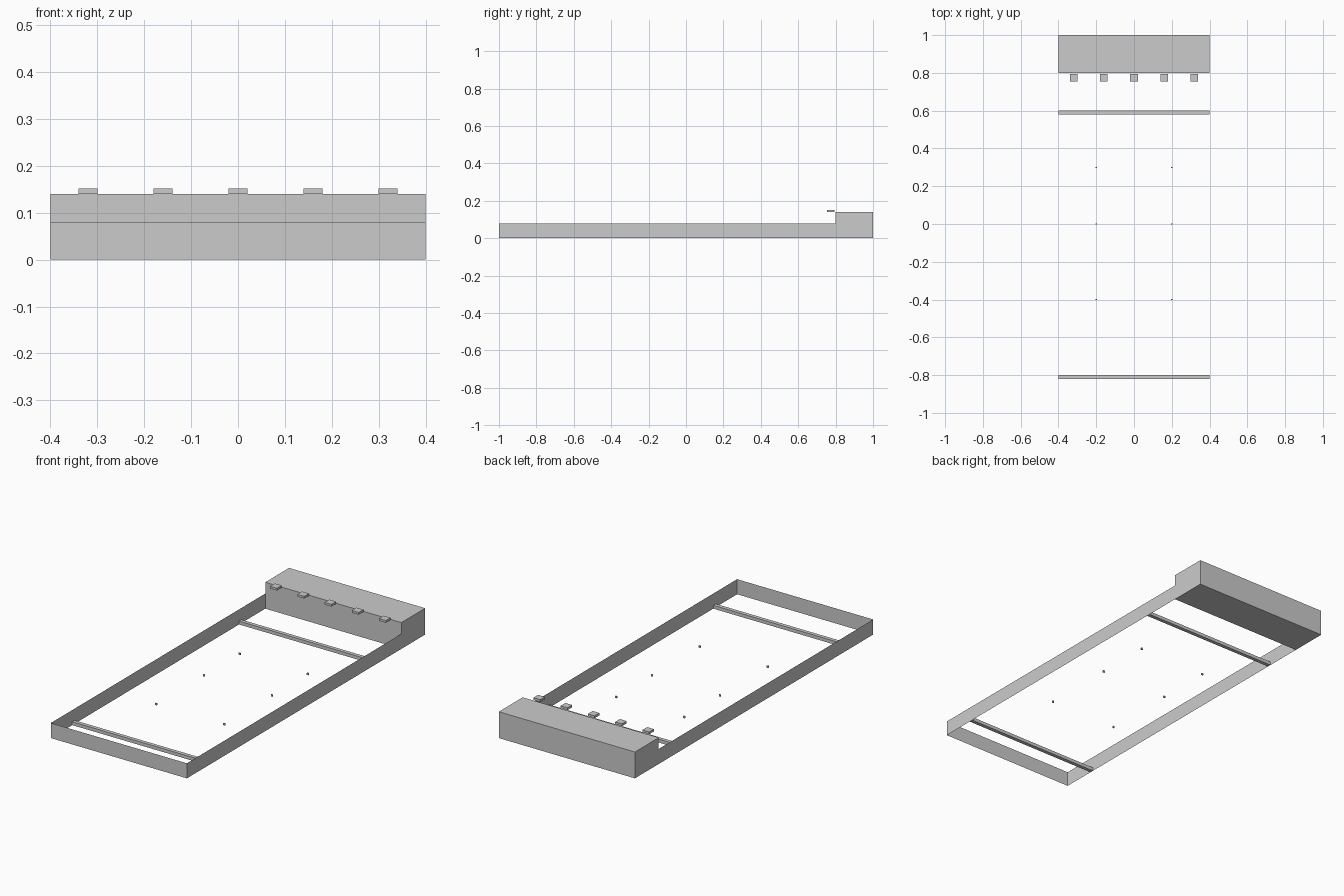
import bpy

if "Cube" in bpy.data.objects:
    bpy.data.objects.remove(bpy.data.objects["Cube"])

W, L = 0.4, 1.0          # half width, half length
WALL_H, BOX_H = 0.08, 0.14
BOX_Y = 0.8              # front face of the raised end box


def mesh_object(name, verts, faces):
    mesh = bpy.data.meshes.new(name)
    mesh.from_pydata(verts, [], faces)
    mesh.update()
    obj = bpy.data.objects.new(name, mesh)
    bpy.context.collection.objects.link(obj)
    return obj


def box(name, x, y, z):
    """Closed box from (min, max) ranges."""
    verts = [(a, b, c) for c in z for b in y for a in x]
    faces = [(0, 2, 3, 1), (4, 5, 7, 6), (0, 1, 5, 4),
             (2, 6, 7, 3), (0, 4, 6, 2), (1, 3, 7, 5)]
    return mesh_object(name, verts, faces)


# Thin open frame: two sides and the front
path = [(-W, BOX_Y), (-W, -L), (W, -L), (W, BOX_Y)]
n = len(path)
mesh_object("frame_walls",
            [(x, y, z) for z in (0, WALL_H) for x, y in path],
            [(i, i + 1, i + 1 + n, i + n) for i in range(n - 1)])

# Raised box at the back
box("end_box", (-W, W), (BOX_Y, L), (0, BOX_H))

# Row of small tabs along the top edge of the box
for i in range(5):
    x = -0.32 + 0.16 * i
    box(f"tab_{i + 1}", (x - 0.02, x + 0.02), (0.755, 0.795), (BOX_H, 0.152))

# Cross bars resting on the floor
for name, y in (("rear_cross_bar", 0.59), ("front_cross_bar", -0.81)):
    box(name, (-W, W), (y - 0.01, y + 0.01), (0, 0.018))

# Tiny pegs on the floor
for y in (-0.4, 0.0, 0.3):
    for side, x in (("left", -0.2), ("right", 0.2)):
        box(f"peg_{side}", (x - 0.005, x + 0.005), (y - 0.003, y + 0.003), (0, 0.01))
